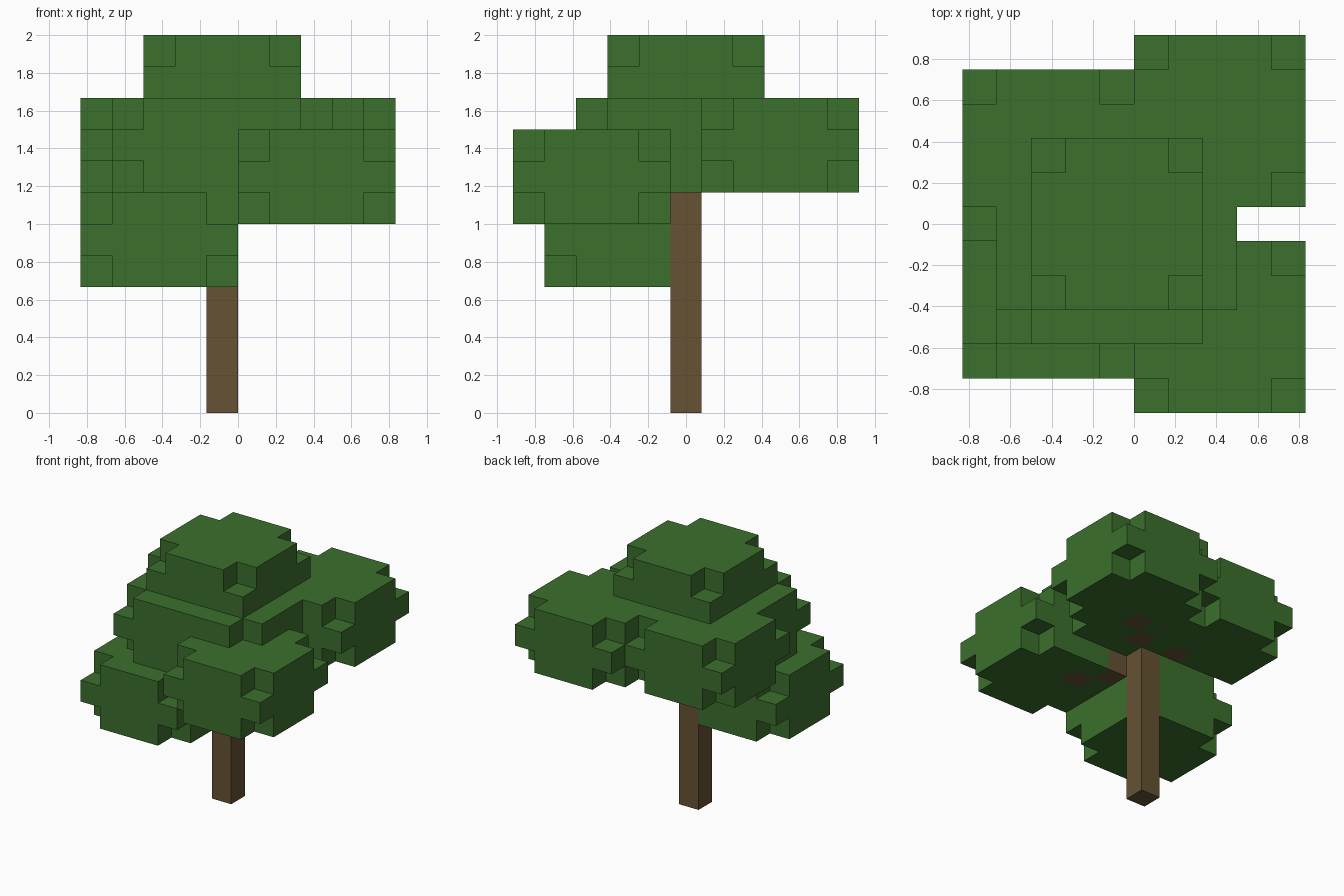
import bpy
import bmesh
from itertools import product
from mathutils import Vector

cube = bpy.data.objects.get("Cube")
if cube:
    bpy.data.objects.remove(cube, do_unlink=True)

UNIT = 1 / 6                         # edge length of one block
ORIGIN = Vector((-5, -5.5, 0))       # grid corner, in blocks


def material(name, rgb):
    mat = bpy.data.materials.new(name)
    mat.use_nodes = True
    mat.diffuse_color = (*rgb, 1)
    mat.node_tree.nodes["Principled BSDF"].inputs["Base Color"].default_value = (*rgb, 1)
    return mat


def clump_cells(start, size):
    """Blocks of a box with its eight corner blocks left out."""
    ends = [(s, s + n - 1) for s, n in zip(start, size)]
    box = product(*(range(a, b + 1) for a, b in ends))
    return {c for c in box if not all(v in e for v, e in zip(c, ends))}


def build(name, cells, solid, mat):
    """Mesh the outer skin of the cells; faces against other solid cells are skipped."""
    bm = bmesh.new()
    verts = {}

    def vert(p):
        if p not in verts:
            verts[p] = bm.verts.new((Vector(p) + ORIGIN) * UNIT)
        return verts[p]

    for cell in sorted(cells):
        for axis, side in product(range(3), (0, 1)):
            beside = list(cell)
            beside[axis] += 1 if side else -1
            if tuple(beside) in solid:
                continue
            ring = []
            for u, v in ((0, 0), (1, 0), (1, 1), (0, 1)):
                p = list(cell)
                p[axis] += side
                p[(axis + 1) % 3] += u
                p[(axis + 2) % 3] += v
                ring.append(vert(tuple(p)))
            bm.faces.new(ring if side else ring[::-1])

    # Merge the flat block faces into larger panels
    bmesh.ops.dissolve_limit(bm, angle_limit=0.01, verts=bm.verts[:], edges=bm.edges[:])
    mesh = bpy.data.meshes.new(name)
    bm.to_mesh(mesh)
    bm.free()
    mesh.materials.append(mat)
    bpy.context.collection.objects.link(bpy.data.objects.new(name, mesh))


leaf_green = material("leaf_green", (0.045, 0.162, 0.026))
bark_brown = material("bark_brown", (0.133, 0.084, 0.033))

# Trunk and diagonal branches, in blocks
wood = {
    "trunk": {(4, 5, k) for k in range(8)},
    "front_branch": {(5, 4, 6), (6, 3, 6)},
    "back_left_branch": {(5, 6, 7), (6, 7, 7)},
    "back_right_branch": {(3, 6, 7)},
}

# Leaf clumps: start block and size in blocks
clumps = {
    "middle_leaves": ((1, 2, 7), (7, 7, 3)),
    "crown_leaves": ((2, 3, 9), (5, 5, 3)),
    "low_front_right_leaves": ((0, 1, 4), (5, 5, 3)),
    "front_left_leaves": ((5, 0, 6), (5, 5, 3)),
    "back_left_leaves": ((5, 6, 7), (5, 5, 3)),
    "back_right_leaves": ((0, 5, 7), (5, 5, 3)),
}

# Give every block to one part only, so that no surfaces overlap
solid = set().union(*wood.values())
leaves = {}
for name, (start, size) in clumps.items():
    leaves[name] = clump_cells(start, size) - solid
    solid |= leaves[name]

for parts, mat in ((wood, bark_brown), (leaves, leaf_green)):
    for name, cells in parts.items():
        build(name, cells, solid, mat)
